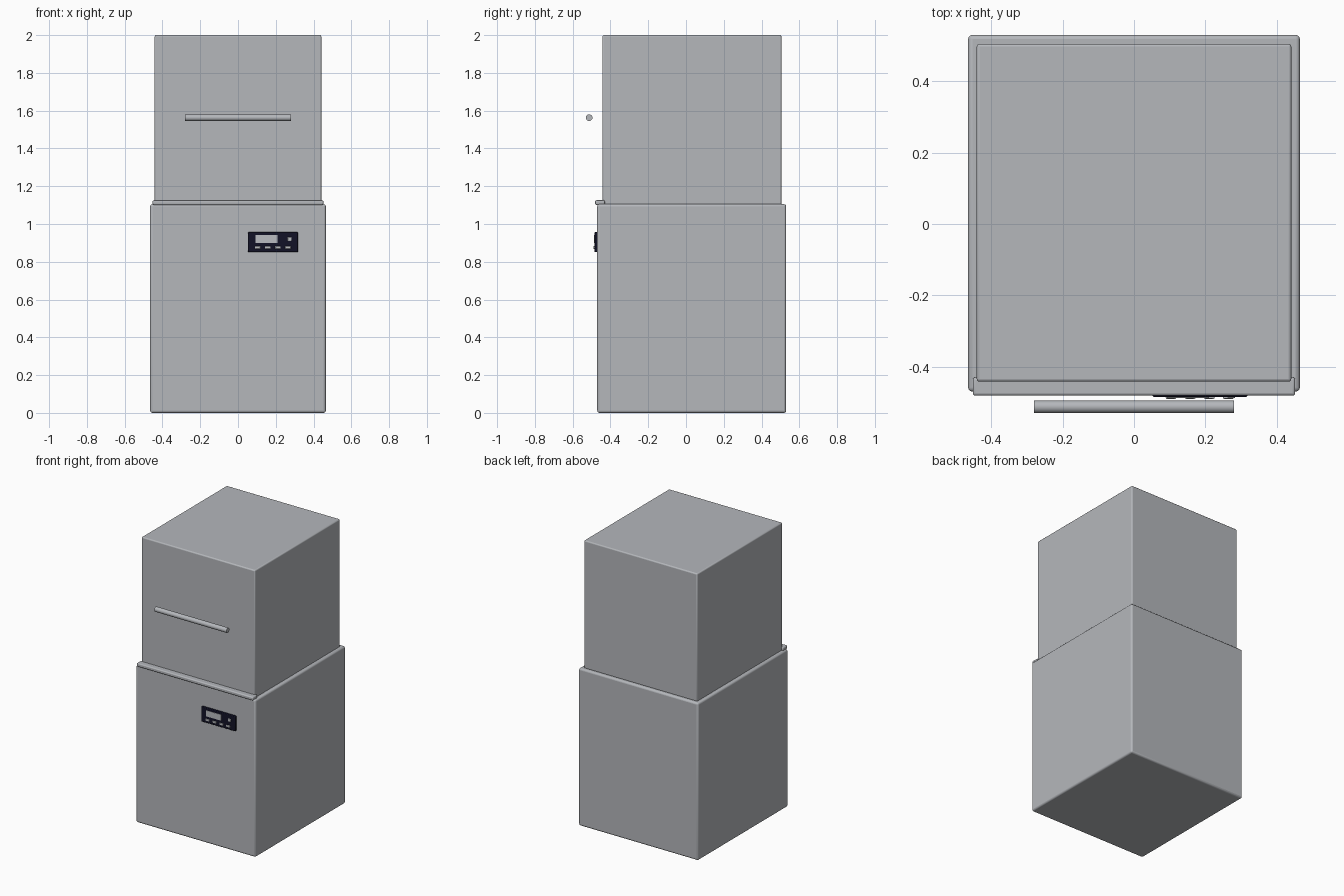
import bpy, math

if "Cube" in bpy.data.objects:
    bpy.data.objects.remove(bpy.data.objects["Cube"])


def material(name, rgb):
    m = bpy.data.materials.new(name)
    m.diffuse_color = (*rgb, 1)
    m.use_nodes = True
    m.node_tree.nodes["Principled BSDF"].inputs["Base Color"].default_value = m.diffuse_color
    return m


STEEL = material("brushed_steel", (0.46, 0.475, 0.50))
DARK = material("dark_navy_plastic", (0.006, 0.006, 0.02))
LIGHT = material("pale_grey_plastic", (0.50, 0.515, 0.54))


def finish(o, name, mat):
    o.name = name
    o.data.materials.append(mat)
    bpy.ops.object.shade_smooth_by_angle(angle=math.radians(35))
    return o


def box(name, x, y, z, mat, bevel=0.0, segments=3):
    """Rounded box given by (min, max) pairs."""
    bpy.ops.mesh.primitive_cube_add(size=1)
    o = bpy.context.object
    for v in o.data.vertices:
        v.co = [lo if c < 0 else hi for c, (lo, hi) in zip(v.co, (x, y, z))]
    if bevel:
        b = o.modifiers.new("rounded_edges", 'BEVEL')
        b.width, b.segments = bevel, segments
        b.limit_method = 'ANGLE'
    return finish(o, name, mat)


def cylinder(name, loc, radius, depth, rot, mat, sides):
    bpy.ops.mesh.primitive_cylinder_add(vertices=sides, radius=radius, depth=depth,
                                        location=loc, rotation=rot)
    return finish(bpy.context.object, name, mat)


# Cabinet: wide base, narrower upper housing, front lip at the joint
box("lower_cabinet", (-0.465, 0.465), (-0.47, 0.53), (0, 1.105), STEEL, 0.012)
box("upper_housing", (-0.441, 0.441), (-0.442, 0.505), (1.10, 2.0), STEEL, 0.008)
box("front_lip", (-0.452, 0.452), (-0.481, -0.43), (1.101, 1.126), STEEL, 0.007)

# Floating handle bar
cylinder("handle_bar", (0, -0.5125, 1.563), 0.0175, 0.56,
         (0, math.pi / 2, 0), STEEL, 16)

# Control panel with display, indicator and four buttons
box("control_panel", (0.052, 0.318), (-0.485, -0.465), (0.852, 0.957), DARK, 0.004, 2)
box("display", (0.093, 0.210), (-0.488, -0.48), (0.900, 0.942), LIGHT)
box("indicator", (0.262, 0.284), (-0.488, -0.48), (0.909, 0.931), LIGHT, 0.003, 2)
for i in range(4):
    cx = 0.104 + i * 0.0535
    box(f"button_{i + 1}", (cx - 0.015, cx + 0.015), (-0.490, -0.48),
        (0.868, 0.883), LIGHT, 0.003, 2)
